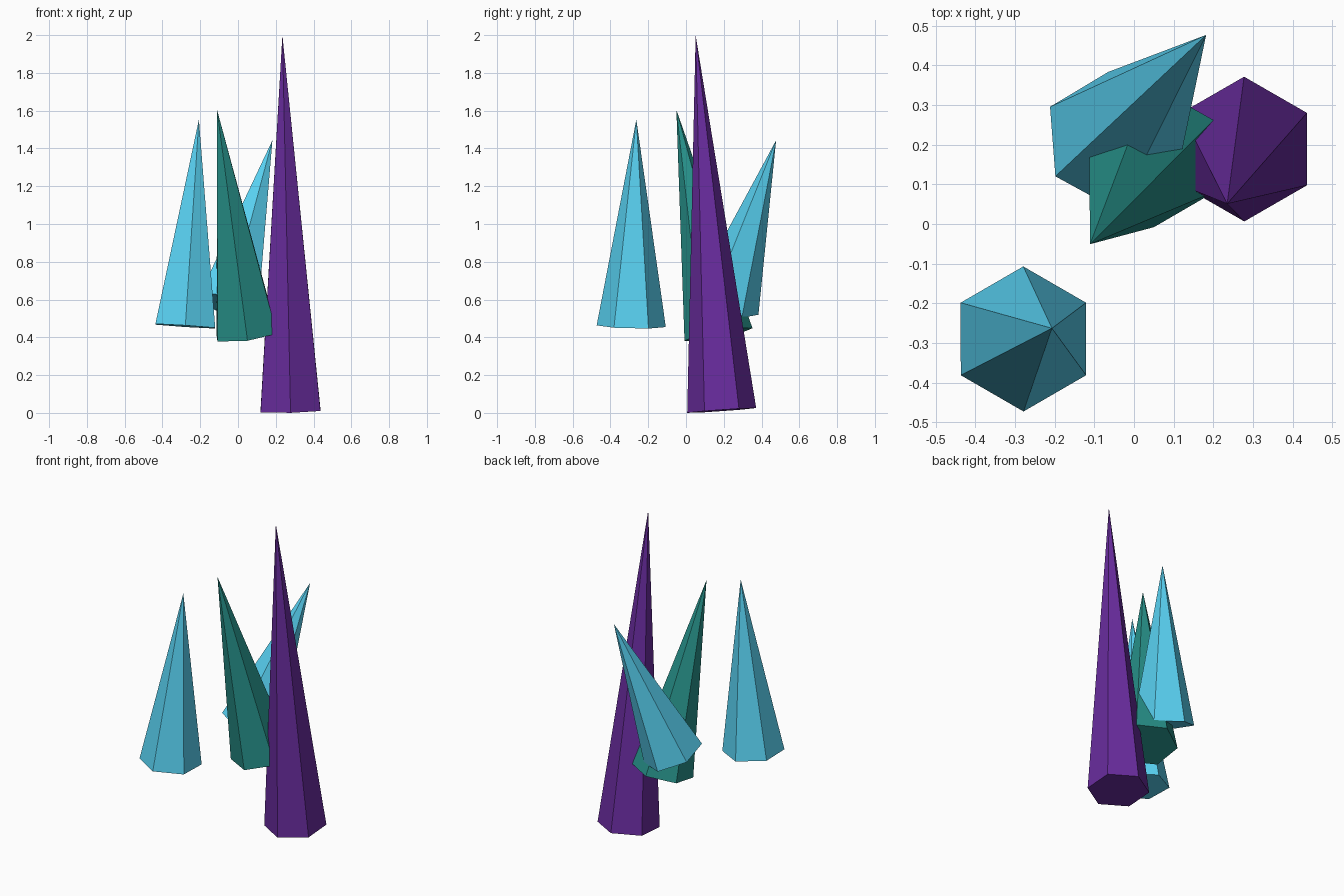
import bpy
from math import asin, atan2
from mathutils import Vector

if "Cube" in bpy.data.objects:
    bpy.data.objects.remove(bpy.data.objects["Cube"])


def material(name, rgb):
    m = bpy.data.materials.new(name)
    m.diffuse_color = (*rgb, 1)
    m.use_nodes = True
    m.node_tree.nodes["Principled BSDF"].inputs["Base Color"].default_value = m.diffuse_color
    return m


PURPLE = material("purple", (0.14, 0.025, 0.34))
BLUE = material("light_blue", (0.10, 0.65, 0.90))
TEAL = material("teal", (0.02, 0.28, 0.25))
RADIUS = 0.183


def crystal(name, base, tip, mat):
    """Six-sided spike from base centre to tip, tilted about x then y."""
    base, tip = Vector(base), Vector(tip)
    axis = tip - base
    d = axis.normalized()
    bpy.ops.mesh.primitive_cone_add(
        vertices=6, radius1=RADIUS, radius2=0, depth=axis.length,
        location=(base + tip) / 2,
        rotation=(-asin(d.y), atan2(d.x, d.z), 0))
    obj = bpy.context.object
    obj.name = name
    obj.data.materials.append(mat)


# Tall crystal standing on the ground
crystal("tall_crystal", (0.278, 0.189, 0.013), (0.235, 0.051, 2.0), PURPLE)
# Middle crystal leaning to the front left
crystal("middle_crystal", (0.046, 0.172, 0.415), (-0.111, -0.051, 1.605), TEAL)
# Separate crystal at the front left
crystal("front_crystal", (-0.279, -0.290, 0.459), (-0.207, -0.263, 1.553), BLUE)
# Short crystal leaning to the back right
crystal("back_crystal", (-0.052, 0.208, 0.570), (0.182, 0.477, 1.443), BLUE)
